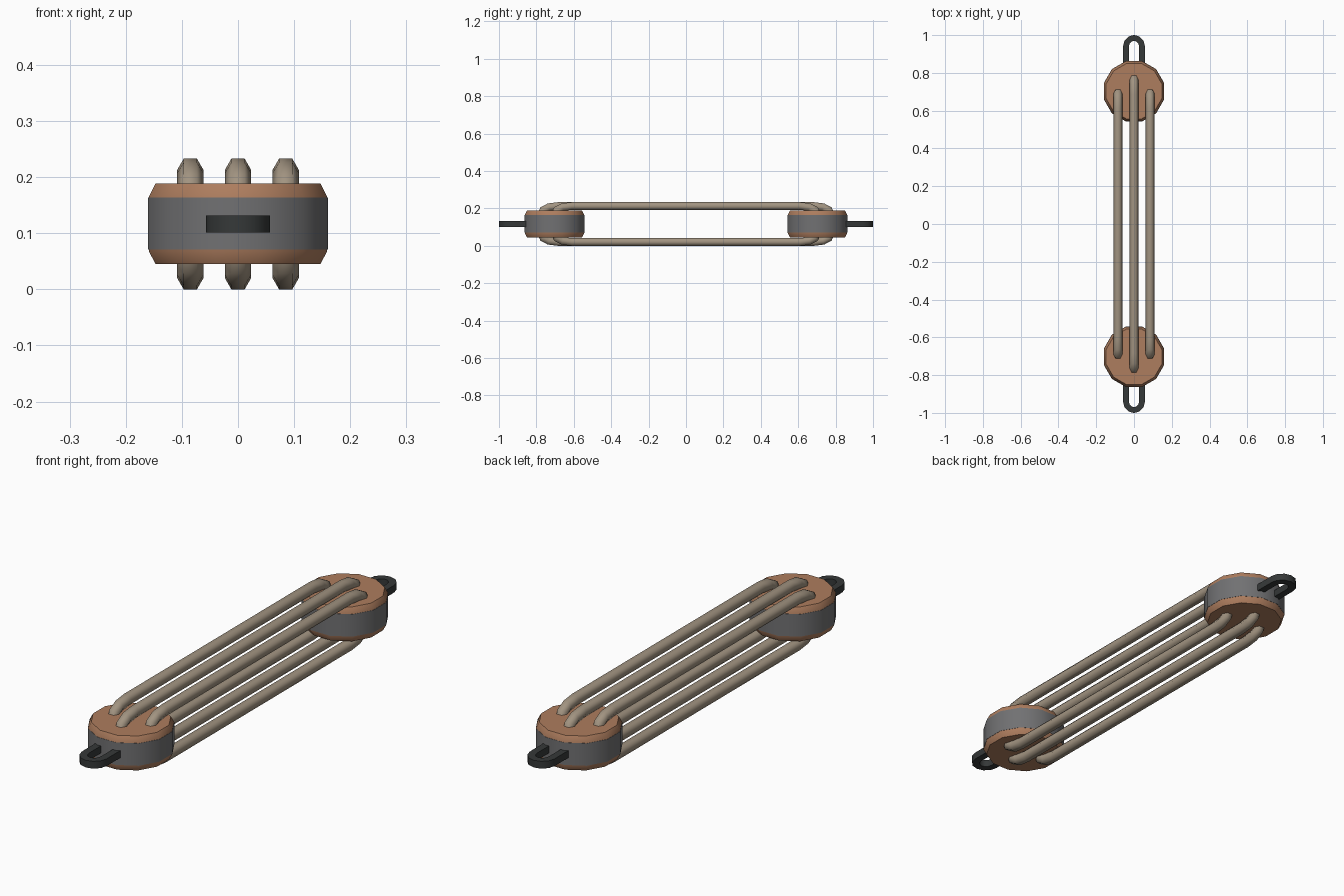
import bpy, bmesh, math
from mathutils import Vector

if "Cube" in bpy.data.objects:
    bpy.data.objects.remove(bpy.data.objects["Cube"])


def material(name, rgb):
    m = bpy.data.materials.new(name)
    m.diffuse_color = (*rgb, 1)
    m.use_nodes = True
    m.node_tree.nodes["Principled BSDF"].inputs["Base Color"].default_value = m.diffuse_color
    return m


WOOD = material("brown wood", (0.42, 0.205, 0.112))
IRON = material("grey iron", (0.165, 0.165, 0.17))
DARK = material("dark iron", (0.036, 0.04, 0.04))
ROPE = material("tan rope", (0.36, 0.295, 0.22))
MID = 0.1165       # mid height of the whole assembly
BLOCK_Y = 0.703    # distance of each block from the centre


def finish(name, bm, mat, angle):
    bmesh.ops.recalc_face_normals(bm, faces=bm.faces)
    me = bpy.data.meshes.new(name)
    bm.to_mesh(me)
    bm.free()
    me.materials.append(mat)
    ob = bpy.data.objects.new(name, me)
    bpy.context.collection.objects.link(ob)
    bpy.ops.object.select_all(action='DESELECT')
    ob.select_set(True)
    bpy.context.view_layer.objects.active = ob
    bpy.ops.object.shade_smooth_by_angle(angle=math.radians(angle))
    return ob


def disc(name, y, profile, mat):
    """Twelve-sided turned shape with flats on the axes; profile = (apothem, z)."""
    bm = bmesh.new()
    rings = []
    for a, z in profile:
        r = a / math.cos(math.pi / 12)
        rings.append([bm.verts.new((r * math.cos(math.pi * (2 * i + 1) / 12),
                                    y + r * math.sin(math.pi * (2 * i + 1) / 12), z))
                      for i in range(12)])
    for lo, hi in zip(rings, rings[1:]):
        for i in range(12):
            j = (i + 1) % 12
            bm.faces.new((lo[i], lo[j], hi[j], hi[i]))
    bm.faces.new(rings[0])
    bm.faces.new(rings[-1])
    return finish(name, bm, mat, 35)


def sweep(name, path, axis, section, mat, closed, angle):
    """Sweep a section along a planar path with mitred corners; axis = plane normal."""
    bm = bmesh.new()
    pts = [Vector(p) for p in path]
    n = len(pts)
    rings = []
    for i, p in enumerate(pts):
        d1 = (p - pts[i - 1]).normalized() if closed or i else None
        d2 = (pts[(i + 1) % n] - p).normalized() if closed or i < n - 1 else None
        d1, d2 = d1 or d2, d2 or d1
        t = (d1 + d2).normalized()
        out = t.cross(axis) / t.dot(d1)
        rings.append([bm.verts.new(p + axis * u + out * v) for u, v in section])
    k = len(section)
    for i in range(n if closed else n - 1):
        a, b = rings[i], rings[(i + 1) % n]
        for j in range(k):
            bm.faces.new((a[j], a[(j + 1) % k], b[(j + 1) % k], b[j]))
    if not closed:
        bm.faces.new(rings[0])
        bm.faces.new(rings[-1])
    return finish(name, bm, mat, angle)


# Wooden blocks, iron bands and end shackles
for side, s in (("front", -1), ("back", 1)):
    y = s * BLOCK_Y
    disc(side + "_wooden_block", y,
         [(0.147, 0.0455), (0.159, 0.068), (0.159, 0.165), (0.147, 0.1885)], WOOD)
    disc(side + "_iron_band", y, [(0.160, 0.071), (0.160, 0.164)], IRON)
    r, h = 0.042, 0.015
    arc = [(r * math.cos(math.pi * i / 6), s * (0.943 + r * math.sin(math.pi * i / 6)), MID)
           for i in range(7)]
    path = [(r, s * 0.82, MID)] + arc + [(-r, s * 0.82, MID)]
    sweep(side + "_shackle", path, Vector((0, 0, 1)),
          [(-h, -h), (h, -h), (h, h), (-h, h)], DARK, False, 40)

# Lanyard ropes: hexagonal closed loops threaded through both blocks
hexagon = [(0.0235 * math.cos(math.pi * i / 3), 0.0235 * math.sin(math.pi * i / 3))
           for i in range(6)]
bend = [(-0.09, 0.0962), (-0.04, 0.090), (-0.01, 0.074), (0, 0.050)]
for name, x, end in (("left_rope", -0.085, 0.70), ("middle_rope", 0, 0.773),
                     ("right_rope", 0.085, 0.70)):
    quarter = [(end + dy, dz) for dy, dz in bend]
    half = quarter + [(y, -z) for y, z in reversed(quarter)]
    loop = half + [(-y, -z) for y, z in half]
    sweep(name, [(x, y, MID + z) for y, z in loop], Vector((1, 0, 0)),
          hexagon, ROPE, True, 62)
